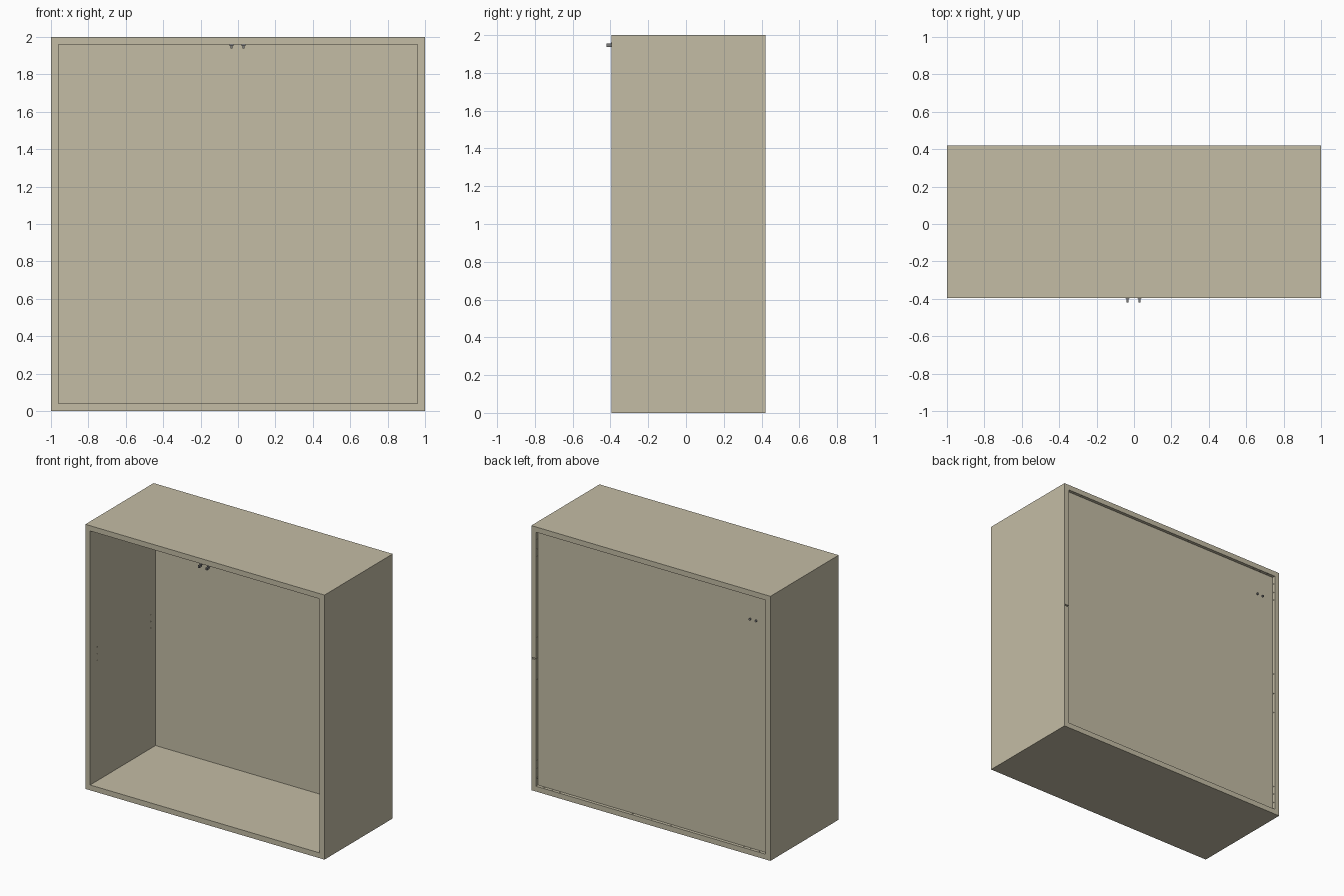
import bpy, bmesh
from mathutils import Matrix, Vector

if "Cube" in bpy.data.objects:
    bpy.data.objects.remove(bpy.data.objects["Cube"])

FRONT, BACK, T = -0.395, 0.42, 0.04     # case depth limits, wall thickness
PANEL_F, PANEL_B = 0.386, 0.396         # recessed back panel


def material(name, rgb):
    mat = bpy.data.materials.new(name)
    mat.diffuse_color = (*rgb, 1)
    mat.use_nodes = True
    mat.node_tree.nodes["Principled BSDF"].inputs["Base Color"].default_value = mat.diffuse_color
    return mat


PAINT = material("khaki_paint", (0.55, 0.505, 0.375))
METAL = material("dark_metal", (0.2, 0.2, 0.2))


def finish(name, bm, mat=PAINT):
    bmesh.ops.recalc_face_normals(bm, faces=bm.faces)
    me = bpy.data.meshes.new(name)
    bm.to_mesh(me)
    bm.free()
    me.materials.append(mat)
    ob = bpy.data.objects.new(name, me)
    bpy.context.collection.objects.link(ob)
    return ob


def add_box(bm, lo, hi):
    lo, hi = Vector(lo), Vector(hi)
    mat = Matrix.Translation((lo + hi) / 2) @ Matrix.Diagonal((*(hi - lo), 1))
    bmesh.ops.create_cube(bm, size=1, matrix=mat)


def add_rod(bm, center, axis, radius, length, sides=12):
    rot = Vector((0, 0, 1)).rotation_difference(Vector(axis)).to_matrix().to_4x4()
    bmesh.ops.create_cone(bm, cap_ends=True, segments=sides, radius1=radius, radius2=radius,
                          depth=length, matrix=Matrix.Translation(center) @ rot)


def cut(target, cutter):
    mod = target.modifiers.new("cut", 'BOOLEAN')
    mod.object = cutter
    mod.operation = 'DIFFERENCE'
    mod.solver = 'EXACT'
    cutter.hide_render = True
    cutter.hide_set(True)


# Case: one square tube, open front and back
bm = bmesh.new()
rings = []
for y in (FRONT, BACK):
    for a in (0, T):
        rings.append([bm.verts.new(p) for p in ((-1 + a, y, a), (1 - a, y, a),
                                                (1 - a, y, 2 - a), (-1 + a, y, 2 - a))])
for a, b in ((0, 1), (1, 3), (3, 2), (2, 0)):
    for i in range(4):
        j = (i + 1) % 4
        bm.faces.new((rings[a][i], rings[a][j], rings[b][j], rings[b][i]))
case = finish("cabinet_case", bm)

# Shelf-pin holes on both inner side walls
bm = bmesh.new()
for side in (-1, 1):
    for y in (-0.31, 0.33):
        for z in (0.95, 1.0, 1.05):
            add_rod(bm, (side * 0.96, y, z), (1, 0, 0), 0.003, 0.03, 8)
cut(case, finish("shelf_hole_cutter", bm))

# Small notch in one rear edge, stopping short of the outer face
bm = bmesh.new()
add_box(bm, (0.95, 0.412, 0.995), (0.996, 0.43, 1.005))
cut(case, finish("rear_notch_cutter", bm))

# Back panel set into the case
bm = bmesh.new()
add_box(bm, (-1 + T, PANEL_F, T), (1 - T, PANEL_B, 2 - T))
finish("back_panel", bm)

# Pins holding the back panel: grouped at the middle and corners of every side
bm = bmesh.new()
stations = [0, -0.16, 0.16] + [s * v for s in (-1, 1) for v in (0.77, 0.83, 0.90)]
for s in (-1, 1):
    for v in stations:
        add_rod(bm, (s * 0.96, 0.407, 1 + v), (1, 0, 0), 0.004, 0.006, 8)
        add_rod(bm, (v, 0.407, 1 + s * 0.96), (0, 0, 1), 0.004, 0.006, 8)
finish("panel_pins", bm)

# Two tiny terminals on the rear of the panel
bm = bmesh.new()
for x in (-0.865, -0.815):
    add_rod(bm, (x, 0.40, 1.77), (0, 1, 0), 0.008, 0.012)
finish("rear_terminals", bm, METAL)

# Pair of catches under the top board, projecting at the front
bm = bmesh.new()
for x in (-0.035, 0.03):
    add_box(bm, (x - 0.01, FRONT - 0.003, 1.953), (x + 0.01, FRONT + 0.012, 1.962))
    add_box(bm, (x - 0.006, -0.42, 1.938), (x + 0.006, -0.39, 1.955))
finish("front_catches", bm, METAL)
